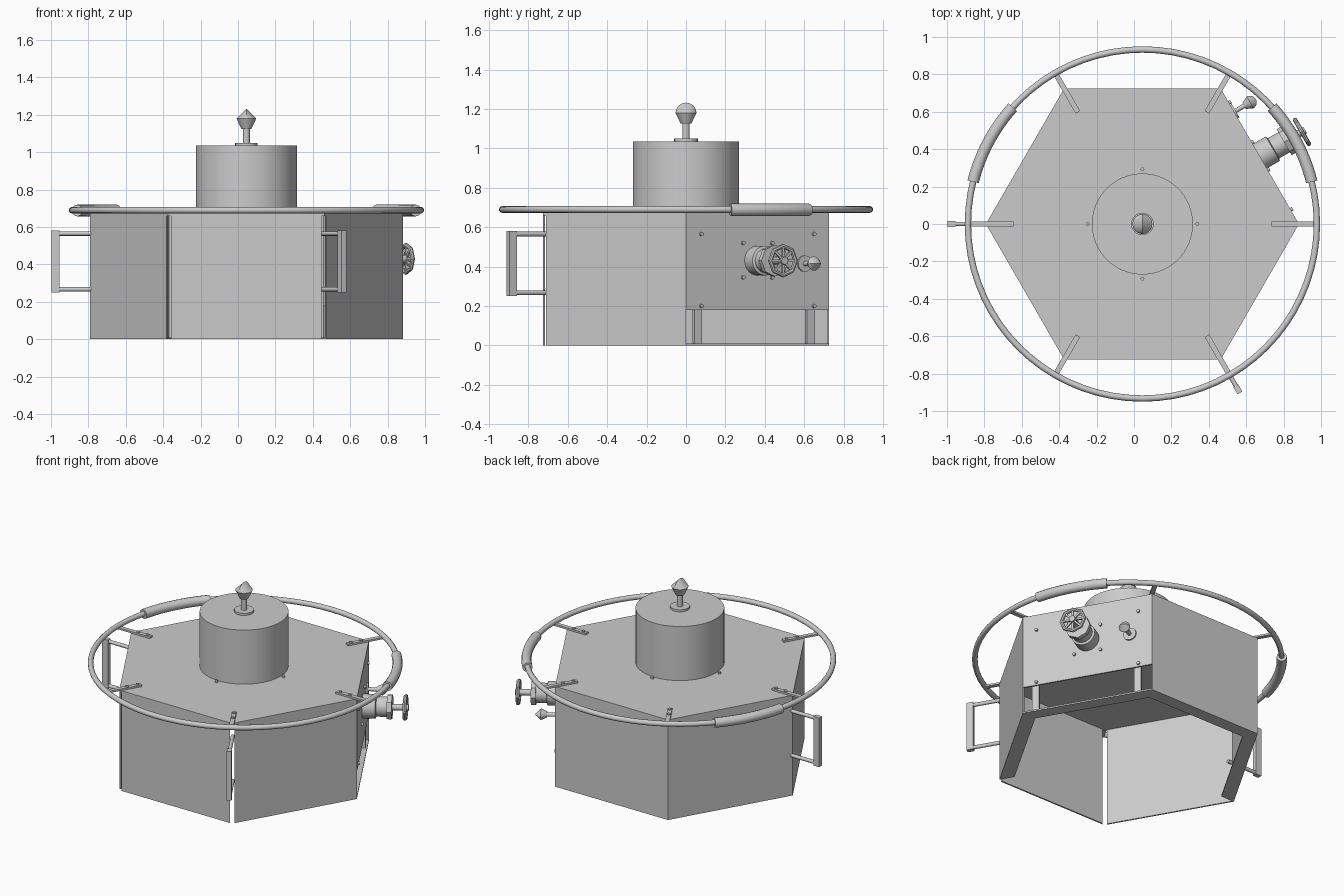
import bpy, bmesh, math
from math import sin, cos, radians, pi
from mathutils import Matrix, Vector

if "Cube" in bpy.data.objects:
    bpy.data.objects.remove(bpy.data.objects["Cube"])

grey = bpy.data.materials.new("light_grey_metal")
grey.use_nodes = True
grey.diffuse_color = (0.6, 0.6, 0.6, 1)
grey.node_tree.nodes["Principled BSDF"].inputs["Base Color"].default_value = (0.6, 0.6, 0.6, 1)

CENTRE = Matrix.Translation((0.045, 0, 0))
R = 0.837                      # hexagon corner radius
APOTHEM = R * cos(pi / 6)
TOP = 0.672


def finish(name, bm, matrix=CENTRE, smooth=False):
    bmesh.ops.remove_doubles(bm, verts=bm.verts, dist=1e-5)
    bmesh.ops.recalc_face_normals(bm, faces=bm.faces)
    bm.transform(matrix)
    mesh = bpy.data.meshes.new(name)
    bm.to_mesh(mesh)
    bm.free()
    mesh.materials.append(grey)
    obj = bpy.data.objects.new(name, mesh)
    bpy.context.collection.objects.link(obj)
    if smooth:
        bpy.ops.object.select_all(action='DESELECT')
        obj.select_set(True)
        bpy.context.view_layer.objects.active = obj
        bpy.ops.object.shade_smooth_by_angle(angle=radians(35))
    return obj


def radial(deg):
    """Local x points outward from the body's axis."""
    return CENTRE @ Matrix.Rotation(radians(deg), 4, 'Z')


def outward(deg, side, z, dist=APOTHEM):
    """Local z points out of a wall at a spot on it."""
    return radial(deg) @ Matrix.Translation((dist, side, z)) @ Matrix.Rotation(pi / 2, 4, 'Y')


def prism(name, points, z0, z1, matrix=CENTRE):
    bm = bmesh.new()
    low = [bm.verts.new((x, y, z0)) for x, y in points]
    high = [bm.verts.new((x, y, z1)) for x, y in points]
    bm.faces.new(low)
    bm.faces.new(high)
    n = len(points)
    for i in range(n):
        j = (i + 1) % n
        bm.faces.new((low[i], low[j], high[j], high[i]))
    return finish(name, bm, matrix)


def box(name, x0, x1, width, z0, z1, matrix):
    w = width / 2
    return prism(name, [(x0, -w), (x1, -w), (x1, w), (x0, w)], z0, z1, matrix)


def wall(name, deg, depth, z0, z1, trim_a=0, trim_b=0):
    """Mitred plate along one side of the hexagon."""
    half, inner = R / 2, R / 2 - depth * math.tan(pi / 6)
    pts = [(APOTHEM, -half + trim_a), (APOTHEM, half - trim_b),
           (APOTHEM - depth, inner - trim_b), (APOTHEM - depth, -inner + trim_a)]
    return prism(name, pts, z0, z1, radial(deg))


def lathe(name, profile, matrix=CENTRE, steps=48):
    bm = bmesh.new()
    rings = [[bm.verts.new((r * cos(2 * pi * i / steps), r * sin(2 * pi * i / steps), z))
              for i in range(steps)] for r, z in profile]
    for a, b in zip(rings, rings[1:]):
        for i in range(steps):
            j = (i + 1) % steps
            bm.faces.new((a[i], a[j], b[j], b[i]))
    bm.faces.new(rings[0])
    bm.faces.new(rings[-1])
    return finish(name, bm, matrix, True)


def rod(name, radius, length, matrix, steps=12):
    return lathe(name, [(radius, 0), (radius, length)], matrix, steps)


def tube_arc(name, major, minor, a0, a1, steps, z, matrix=CENTRE, sides=12):
    """Round tube along an arc, closed when it runs a full turn."""
    bm = bmesh.new()
    rings = []
    for k in range(steps + 1):
        a = radians(a0 + (a1 - a0) * k / steps)
        rings.append([bm.verts.new(((major + minor * cos(t)) * cos(a),
                                    (major + minor * cos(t)) * sin(a), z + minor * sin(t)))
                      for t in (2 * pi * i / sides for i in range(sides))])
    for a, b in zip(rings, rings[1:]):
        for i in range(sides):
            j = (i + 1) % sides
            bm.faces.new((a[i], a[j], b[j], b[i]))
    if a1 - a0 < 360:
        bm.faces.new(rings[0])
        bm.faces.new(rings[-1])
    return finish(name, bm, matrix, True)


def knob(name, scale, matrix):
    """Base plate, stem and flared head that closes to an arched ridge."""
    m = matrix @ Matrix.Scale(scale, 4)
    lathe(name + "_stem", [(0.06, 0), (0.06, 0.014), (0.018, 0.014), (0.018, 0.09),
                           (0.027, 0.09), (0.053, 0.145)], m, 24)
    bm = bmesh.new()
    n = 24
    angles = [2 * pi * i / n for i in range(n)]
    rim = [bm.verts.new((0.053 * cos(t), 0.053 * sin(t), 0.145)) for t in angles]
    ridge = [bm.verts.new((0, 0.053 * sin(t), 0.145 + 0.052 * abs(cos(t)))) for t in angles]
    for i in range(n):
        j = (i + 1) % n
        bm.faces.new((rim[i], rim[j], ridge[j], ridge[i]))
    finish(name + "_head", bm, m, True)


# Hexagonal housing: roof, walls with slits at the front corners, inner lip
prism("roof", [(R * cos(i * pi / 3), R * sin(i * pi / 3)) for i in range(6)], TOP - 0.012, TOP)
SLIT = 0.016
for deg in range(30, 390, 60):
    a = SLIT if deg in (270, 330) else 0
    b = SLIT if deg in (210, 270) else 0
    wall(f"wall_{deg}", deg, 0.01, 0.18 if deg == 30 else 0, TOP - 0.012, a, b)
    if deg not in (210, 270):
        wall(f"bottom_lip_{deg}", deg, 0.085, 0, 0.01, a, b)

# Struts across the opening under the service panel
for s in (-0.34, 0.32):
    strut = radial(30) @ Matrix.Translation((0, s, 0))
    box("opening_strut", APOTHEM - 0.03, APOTHEM - 0.01, 0.045, 0.01, 0.2, strut)

# Drum with its bolts and top knob
lathe("drum", [(0.27, TOP), (0.27, 1.035)], CENTRE, 64)
knob("top_knob", 1, CENTRE @ Matrix.Translation((0, 0, 1.035)))
for deg in range(0, 360, 90):
    rod("drum_bolt", 0.01, 0.012, radial(deg) @ Matrix.Translation((0.293, 0, TOP)))

# Guard ring, its arms and two padded grips
tube_arc("guard_ring", 0.933, 0.017, 0, 360, 72, 0.69)
for start in (14, 138):
    tube_arc("ring_grip", 0.933, 0.031, start, start + 28, 12, 0.688)
for deg in range(0, 360, 60):
    box("ring_arm", 0.69, 0.93, 0.028, TOP, TOP + 0.012, radial(deg))
    for r in (0.715, 0.786):
        rod("arm_bolt", 0.01, 0.02, radial(deg) @ Matrix.Translation((r, 0, TOP)))

# Carrying handles on two corners
for deg in (180, 300):
    box("handle_bar", 1.0, 1.043, 0.03, 0.25, 0.58, radial(deg))
    for z in (0.267, 0.565):
        rod("handle_rod", 0.012, 0.22, outward(deg, 0, z, 0.79))

# Valve with eight-sided collar and handwheel
VALVE = outward(30, 0, 0.43)
lathe("valve_body", [(0.075, 0), (0.075, 0.08), (0.062, 0.085), (0.062, 0.16)], VALVE, 32)
lathe("valve_collar", [(0.08, 0.15), (0.08, 0.18)], VALVE, 8)
rod("valve_stem", 0.02, 0.28, VALVE)
tube_arc("handwheel", 0.074, 0.012, 0, 360, 8, 0.26, VALVE, 8)
for deg in range(0, 180, 45):
    spoke = VALVE @ Matrix.Rotation(radians(deg), 4, 'Z')
    box("handwheel_spoke", -0.07, 0.07, 0.012, 0.254, 0.266, spoke)

# Small knob and bolts on the service panel
knob("panel_knob", 0.68, outward(30, 0.275, 0.415))
for side in (-1, 1):
    for s, heights in ((0.33, (0.2, 0.565)), (0.085, (0.345, 0.52))):
        for z in heights:
            rod("panel_bolt", 0.01, 0.012, outward(30, side * s, z))
